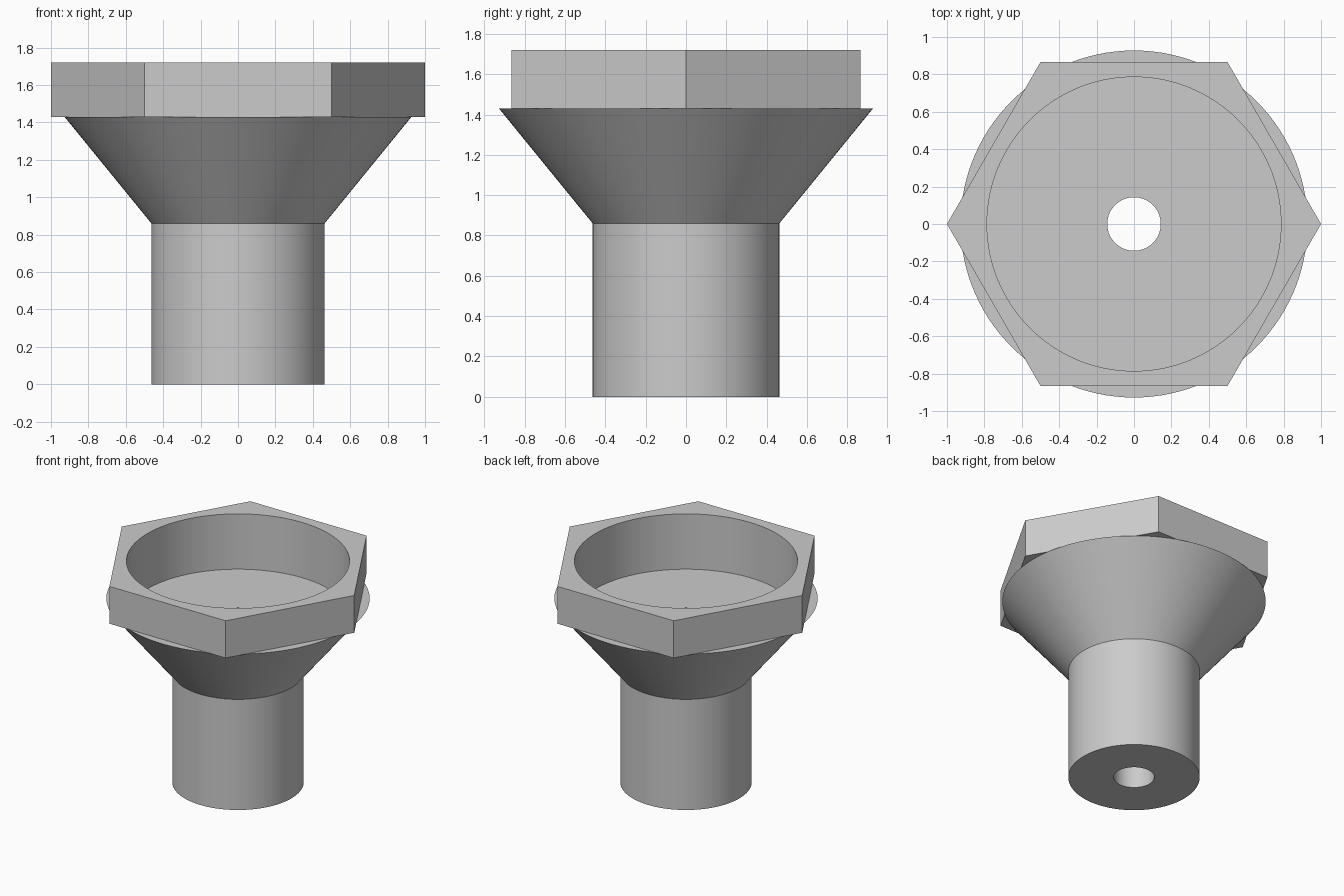
import bpy
import bmesh
from math import cos, sin, tau, radians, pi

if "Cube" in bpy.data.objects:
    bpy.data.objects.remove(bpy.data.objects["Cube"])

SEGMENTS = 120
HEX = "hex"  # marks profile points that follow the hexagon outline


def hex_radius(angle):
    """Distance to the outline of a hexagon with corners on the x axis."""
    return cos(pi / 6) / cos(angle % (pi / 3) - pi / 6)


def revolve(name, profile):
    """Spin a closed (radius, z) profile around z."""
    bm = bmesh.new()
    rings = []
    for i in range(SEGMENTS):
        a = tau * i / SEGMENTS
        ring = []
        for r, z in profile:
            r = hex_radius(a) if r == HEX else r
            ring.append(bm.verts.new((r * cos(a), r * sin(a), z)))
        rings.append(ring)
    n = len(profile)
    for i in range(SEGMENTS):
        p, q = rings[i], rings[(i + 1) % SEGMENTS]
        for k in range(n):
            m = (k + 1) % n
            bm.faces.new((p[k], q[k], q[m], p[m]))
    # weld where the cone rim crosses the hexagon
    bmesh.ops.remove_doubles(bm, verts=bm.verts, dist=1e-4)
    mesh = bpy.data.meshes.new(name)
    bm.to_mesh(mesh)
    bm.free()
    obj = bpy.data.objects.new(name, mesh)
    bpy.context.collection.objects.link(obj)
    return obj


# Rim radius meets the hexagon exactly 9 degrees from each corner
rim = hex_radius(radians(9))

# Stem, flared cone, hex collar, round recess and through hole in one solid
fitting = revolve("hex_flared_fitting", [
    (0.143, 0.0), (0.463, 0.0),      # stem base
    (0.463, 0.86), (rim, 1.43),      # stem wall and cone
    (HEX, 1.43), (HEX, 1.72),        # hex collar
    (0.786, 1.72), (0.786, 1.29),    # recess wall
    (0.143, 1.29),                   # recess floor, then the bore
])

bpy.context.view_layer.objects.active = fitting
fitting.select_set(True)
bpy.ops.object.shade_smooth_by_angle(angle=radians(30))
